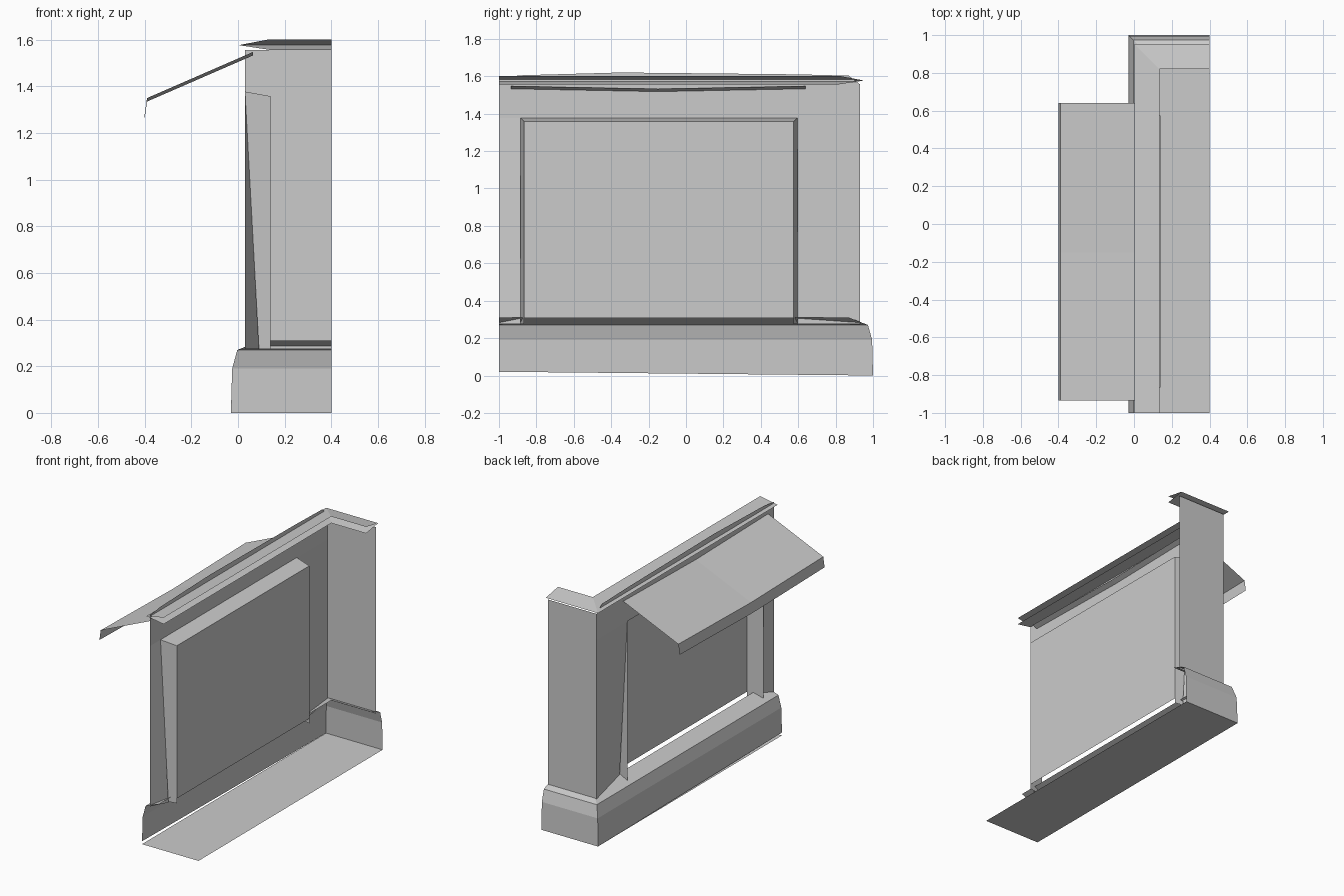
import bpy

if "Cube" in bpy.data.objects:
    bpy.data.objects.remove(bpy.data.objects["Cube"])


def sheet(name, rows):
    """Open surface from rows of points with equal length."""
    n = len(rows[0])
    verts = [p for row in rows for p in row]
    faces = [(r * n + i, r * n + i + 1, (r + 1) * n + i + 1, (r + 1) * n + i)
             for r in range(len(rows) - 1) for i in range(n - 1)]
    mesh = bpy.data.meshes.new(name)
    mesh.from_pydata(verts, [], faces)
    obj = bpy.data.objects.new(name, mesh)
    bpy.context.collection.objects.link(obj)
    return obj


def corner_run(name, profile, c, start_drop=0.0):
    """Sweep an (x, z) profile along the wall and round the mitred corner."""
    rows = []
    for i, (d, z) in enumerate(profile):
        z0 = z + (start_drop if i == 0 else 0)
        rows.append([(0.4, c - d, z), (d, c - d, z), (d, -1, z0)])
    return sheet(name, rows)


# Base plinth, with a ledge rising inside the wall, and its underside
corner_run("plinth", [(-0.03, 0), (-0.025, 0.19), (-0.003, 0.27), (0.10, 0.31)],
           0.97, 0.02)
sheet("plinth_underside", [[(-0.03, -1, 0), (-0.03, 1, 0)], [(0.4, -1, 0), (0.4, 1, 0)]])

# Window opening limits
Y0, Y1, TOP, BOTTOM = -0.885, 0.595, 1.378, 0.275

# Wall strips leaning in beside the window, and the end wall
sheet("wall_near_strip", [[(0.03, -1, BOTTOM), (0.09, Y0, BOTTOM)],
                          [(0.03, -1, TOP), (0.03, Y0, TOP)]])
sheet("wall_far_strip", [[(0.09, Y1, BOTTOM), (0.03, 0.93, BOTTOM)],
                         [(0.03, Y1, TOP), (0.03, 0.93, TOP)]])
sheet("end_wall", [[(0.03, 0.93, BOTTOM), (0.4, 0.93, BOTTOM)],
                   [(0.03, 0.93, 1.557), (0.4, 0.93, 1.557)]])

# Wall band above the window, bowed slightly along the top
crest = [(-1, 1.59), (Y0, 1.605), (-0.35, 1.62), (Y1, 1.61), (0.87, 1.603), (0.93, 1.557)]
sheet("wall_header", [[(0.03, y, TOP) for y, z in crest], [(0.03, y, z) for y, z in crest]])

# Splayed window surround and glass
s = 0.02
outer = [(0.03, Y0, BOTTOM), (0.03, Y0, TOP), (0.03, Y1, TOP), (0.03, Y1, BOTTOM)]
inner = [(0.14, Y0 + s, BOTTOM), (0.14, Y0 + s, TOP - s),
         (0.14, Y1 - s, TOP - s), (0.14, Y1 - s, BOTTOM)]
sheet("window_surround", [outer, inner])
sheet("window_glass", [[(0.14, Y0 + s, 0.308), (0.14, Y1 - s, 0.308)],
                       [(0.14, Y0 + s, TOP - s), (0.14, Y1 - s, TOP - s)]])

# Cornice with sloping top and underside
corner_run("cornice", [(0.135, 1.557), (0.003, 1.577), (0.135, 1.602)], 0.955)

# Awning with a sagging middle and a hanging valance
span = [(-0.935, 0), (-0.15, -0.015), (0.64, 0)]
sheet("awning", [[(x, y, z + sag) for y, sag in span]
                 for x, z in [(0.065, 1.548), (-0.39, 1.35), (-0.4, 1.28)]])
